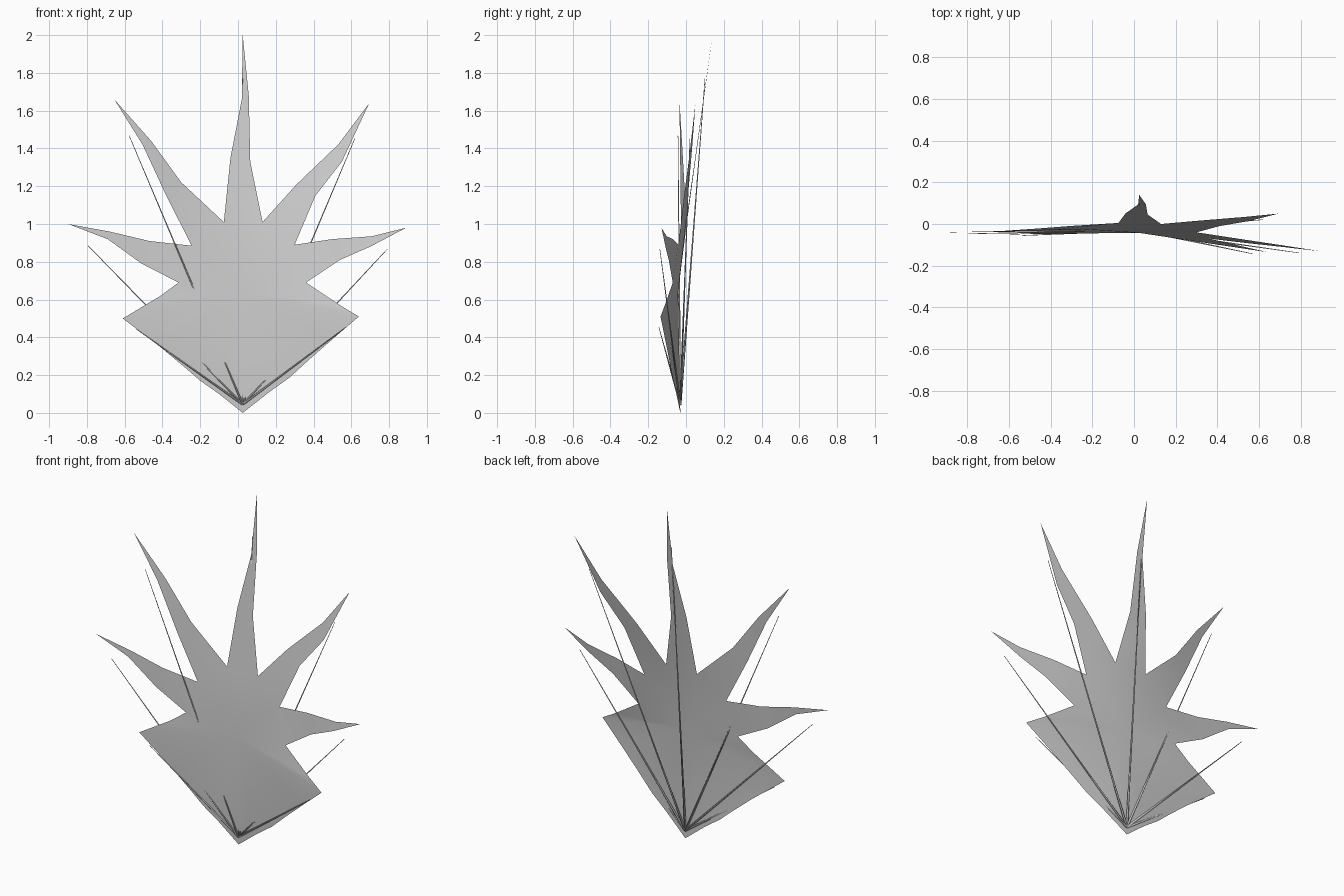
import bpy, bmesh
from mathutils import Vector

if "Cube" in bpy.data.objects:
    bpy.data.objects.remove(bpy.data.objects["Cube"])

BASE = Vector((0.025, -0.03, 0.0))
HUB = Vector((0.02, -0.042, 0.64))

# notches between the lobes, right to left (x, y, z)
NOTCHES = [Vector(n) for n in (
    (0.36, -0.07, 0.69), (0.30, -0.04, 0.89), (0.13, 0.0, 1.01),
    (-0.075, 0.005, 1.01), (-0.245, -0.025, 0.885), (-0.315, -0.035, 0.69))]

# upper lobes: tip, then right-hand and left-hand edge points (x, z) going outwards
LOBES = [
    ((0.89, -0.13, 0.98), [(0.54, 0.81), (0.70, 0.88)], [(0.50, 0.92), (0.71, 0.935)]),
    ((0.695, 0.05, 1.64), [(0.41, 1.15), (0.55, 1.33)], [(0.31, 1.21), (0.53, 1.42)]),
    ((0.025, 0.14, 2.00), [(0.065, 1.33), (0.057, 1.68)], [(-0.04, 1.35), (0.02, 1.66)]),
    ((-0.655, -0.035, 1.66), [(-0.30, 1.22), (-0.46, 1.44)], [(-0.38, 1.15), (-0.505, 1.42)]),
    ((-0.90, -0.04, 1.00), [(-0.47, 0.91), (-0.68, 0.96)], [(-0.51, 0.79), (-0.69, 0.92)]),
]
# lower lobes: tip, point towards the notch, points towards the base (x, z)
LOWER_R = ((0.64, -0.135, 0.51), (0.54, 0.57), [(0.50, 0.39), (0.38, 0.285), (0.27, 0.185), (0.165, 0.11)])
LOWER_L = ((-0.61, -0.05, 0.50), (-0.41, 0.62), [(-0.40, 0.34), (-0.28, 0.24), (-0.20, 0.17), (-0.10, 0.10)])


def between(xz, start, end):
    """Place an edge point, with depth interpolated from start to end."""
    p = Vector((xz[0], 0, xz[1]))
    d = (p - start).xz.length
    t = d / (d + (end - p).xz.length)
    return Vector((xz[0], start.y + (end.y - start.y) * t, xz[1]))


def finish(bm, name):
    mesh = bpy.data.meshes.new(name)
    bm.to_mesh(mesh)
    bm.free()
    for p in mesh.polygons:
        p.use_smooth = True
    obj = bpy.data.objects.new(name, mesh)
    bpy.context.collection.objects.link(obj)
    return obj


# leaf blade: fan around the hub, with a strip for every pointed lobe
bm = bmesh.new()
notch = [bm.verts.new(n) for n in NOTCHES]
hub, base = bm.verts.new(HUB), bm.verts.new(BASE)

for i, (tip, right, left) in enumerate(LOBES):
    tip = Vector(tip)
    r = [notch[i]] + [bm.verts.new(between(p, NOTCHES[i], tip)) for p in right]
    l = [notch[i + 1]] + [bm.verts.new(between(p, NOTCHES[i + 1], tip)) for p in left]
    bm.faces.new((hub, r[0], l[0]))
    for k in range(2):
        bm.faces.new((r[k], r[k + 1], l[k + 1], l[k]))
    bm.faces.new((r[2], bm.verts.new(tip), l[2]))

for (tip, upper, lower), n in ((LOWER_R, 0), (LOWER_L, 5)):
    tip = Vector(tip)
    rim = [notch[n], bm.verts.new(between(upper, NOTCHES[n], tip)), bm.verts.new(tip)]
    rim += [bm.verts.new(between(p, tip, BASE)) for p in lower] + [base]
    for a, b in zip(rim, rim[1:]):
        bm.faces.new((hub, b, a) if n == 0 else (hub, a, b))
bmesh.ops.recalc_face_normals(bm, faces=bm.faces)
finish(bm, "leaf_blade")

# veins: straight tapered ribs from the base towards each tip
root = BASE + Vector((0, 0, 0.045))
tips = [LOWER_R[0]] + [lobe[0] for lobe in LOBES] + [LOWER_L[0]]
for i, tip in enumerate(tips):
    end = BASE + (Vector(tip) - BASE) * 0.885 + Vector((0, -0.02 if i < 4 else -0.008, 0))
    axis = end - root
    bm = bmesh.new()
    bmesh.ops.create_cone(bm, cap_ends=True, segments=6, radius1=0.006,
                          radius2=0.0015, depth=axis.length)
    obj = finish(bm, f"leaf_vein_{i + 1}")
    obj.location = (root + end) / 2
    obj.rotation_euler = axis.to_track_quat('Z', 'Y').to_euler()
